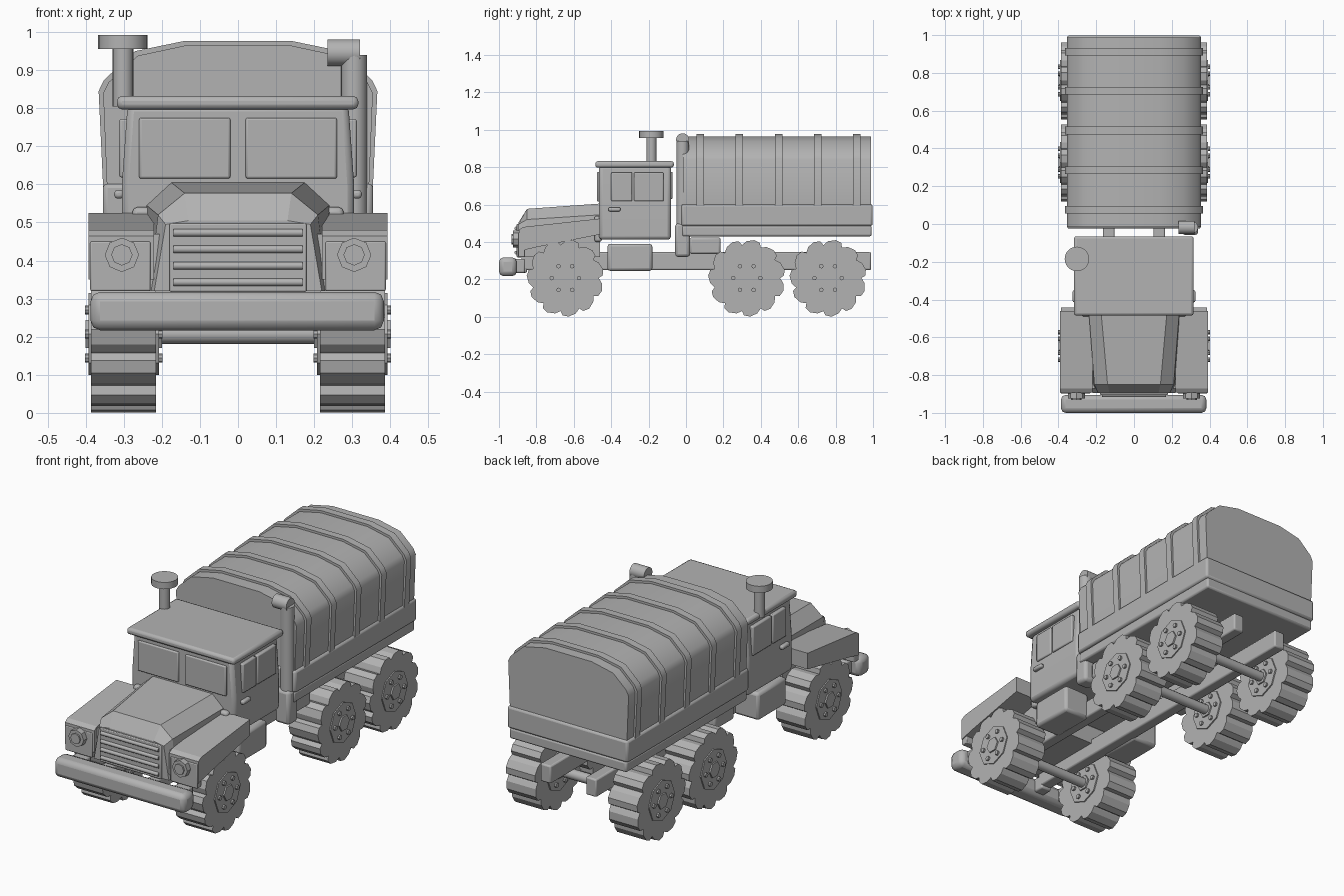
import bpy, bmesh, math
from mathutils import Matrix, Vector

cube = bpy.data.objects.get("Cube")
if cube:
    bpy.data.objects.remove(cube, do_unlink=True)

grey = bpy.data.materials.new("plain_grey")
grey.use_nodes = True
tone = (0.45, 0.45, 0.45, 1)
grey.diffuse_color = tone
grey.node_tree.nodes["Principled BSDF"].inputs["Base Color"].default_value = tone


def finish(name, bm, bevel=0, segments=2, smooth=True):
    bmesh.ops.recalc_face_normals(bm, faces=bm.faces)
    mesh = bpy.data.meshes.new(name)
    bm.to_mesh(mesh)
    bm.free()
    mesh.materials.append(grey)
    obj = bpy.data.objects.new(name, mesh)
    bpy.context.collection.objects.link(obj)
    if bevel:
        mod = obj.modifiers.new("bevel", 'BEVEL')
        mod.width = bevel
        mod.segments = segments
        mod.limit_method = 'ANGLE'
    if smooth:
        bpy.ops.object.select_all(action='DESELECT')
        obj.select_set(True)
        bpy.context.view_layer.objects.active = obj
        bpy.ops.object.shade_smooth_by_angle(angle=math.radians(35))
    return obj


def box(name, x, y, z, bevel=0.0):
    """Box from (min, max) pairs."""
    bm = bmesh.new()
    bmesh.ops.create_cube(bm, size=1)
    for v in bm.verts:
        v.co = [(lo + hi) / 2 + c * (hi - lo) for c, (lo, hi) in zip(v.co, (x, y, z))]
    return finish(name, bm, bevel)


def loft(name, rings, bevel=0.0, smooth=False):
    """Closed skin through matching rings of points."""
    bm = bmesh.new()
    rows = [[bm.verts.new(p) for p in ring] for ring in rings]
    n = len(rows[0])
    for a, b in zip(rows, rows[1:]):
        for i in range(n):
            j = (i + 1) % n
            bm.faces.new((a[i], a[j], b[j], b[i]))
    bm.faces.new(rows[0])
    bm.faces.new(rows[-1])
    return finish(name, bm, bevel, smooth=smooth or bevel > 0)


def rod(name, centre, radius, length, axis='Z', sides=24):
    bm = bmesh.new()
    bmesh.ops.create_cone(bm, cap_ends=True, segments=sides, radius1=radius,
                          radius2=radius, depth=length)
    turn = {'X': Matrix.Rotation(math.pi / 2, 4, 'Y'),
            'Y': Matrix.Rotation(math.pi / 2, 4, 'X'), 'Z': Matrix()}[axis]
    bmesh.ops.transform(bm, matrix=Matrix.Translation(centre) @ turn, verts=bm.verts)
    return finish(name, bm, smooth=sides > 10)


def arch(half, y):
    """Symmetric ring in XZ from its right half, listed from the top down."""
    return [(x, y, z) for x, z in half] + [(-x, y, z) for x, z in reversed(half)]


def pair(lo, hi, side):
    return tuple(sorted((lo * side, hi * side)))


# Wheels with saw-tooth lugs, hubs and bolts
AXLE_Z = 0.207
TEETH = 11


def wheel(name, side, y):
    step = math.tau / TEETH
    tread = []
    for i in range(TEETH):
        for part, r in ((0, .178), (.12, .2), (.4, .207), (.75, .197), (.95, .182)):
            a = (i + part) * step
            tread.append((y + r * math.cos(a), AXLE_Z + r * math.sin(a)))
    loft(name + "_tyre", [[(side * x, *p) for p in tread] for x in (.215, .386)])
    mid = side * .3
    rod(name + "_rim", (mid, y, AXLE_Z), .108, .184, 'X', 8)
    rod(name + "_hub", (mid, y, AXLE_Z), .042, .2, 'X', 6)
    for k in range(6):
        a = k * math.tau / 6
        rod(name + "_bolt", (mid, y + .073 * math.cos(a), AXLE_Z + .073 * math.sin(a)),
            .012, .204, 'X', 8)


for label, y in (("front", -.645), ("middle", .325), ("rear", .76)):
    for side, hand in ((1, "left"), (-1, "right")):
        wheel(f"{label}_{hand}_wheel", side, y)
    rod(label + "_axle", (0, y, AXLE_Z), .026, .5, 'X', 12)

# Chassis, bumper and under-body boxes
for side in (1, -1):
    box("chassis_rail", pair(.103, .165, side), (-.88, .99), (.25, .345), .008)
    box("bumper_bracket", pair(.26, .34, side), (-.92, -.86), (.235, .31), .008)
    box("bumper_arm", pair(.103, .165, side), (-.93, -.85), (.235, .31), .008)
    box("fuel_tank", pair(.15, .3, side), (-.42, -.18), (.245, .39), .015)
    box("bed_locker", pair(.15, .3, side), (.02, .185), (.335, .425), .012)
box("front_bumper", (-.387, .383), (-1, -.905), (.217, .318), .025)

# Hood with a sloping nose and a barred grille
loft("hood", [arch(((.175, .605), (.24, .545), (.24, .32)), -.46),
              arch(((.14, .577), (.21, .52), (.235, .32)), -.85),
              arch(((.13, .505), (.19, .495), (.22, .32)), -.895)])
box("grille_panel", (-.18, .18), (-.905, -.88), (.318, .497), .004)
for i in range(4):
    rod("grille_bar", (0, -.907, .343 + i * .0433), .01, .34, 'X', 12)

# Fenders and headlights
fender = ((-.893, .35), (-.893, .465), (-.87, .48), (-.46, .525), (-.46, .44), (-.8, .372))
for side in (1, -1):
    loft("fender", [[(side * x, *p) for p in fender] for x in (.22, .393)])
    box("fender_inner_panel", pair(.19, .245, side), (-.87, -.46), (.32, .47))
    box("headlight_panel", pair(.23, .388, side), (-.897, -.86), (.32, .45), .004)
    rod("headlight_rim", (side * .305, -.905, .415), .045, .04, 'Y', 8)
    rod("headlight_lens", (side * .305, -.92, .415), .028, .025, 'Y', 8)
    box("cowl_bracket", pair(.22, .277, side), (-.49, -.45), (.4, .54), .012)

# Cab with tapered upper body and overhanging roof


def cab_ring(x, z):
    return [(-x, -.465, z), (x, -.465, z), (x, -.08, z), (-x, -.08, z)]


loft("cab", [cab_ring(.305, .412), cab_ring(.305, .6), cab_ring(.29, .81)], .018)
box("roof", (-.318, .316), (-.485, -.065), (.797, .832), .013)
for side in (1, -1):
    box("windshield", pair(.02, .26, side), (-.475, -.46), (.615, .775), .006)
    box("rear_window", pair(.02, .26, side), (-.085, -.071), (.63, .775), .006)
    for y in ((-.4, -.288), (-.278, -.12)):
        box("side_window", pair(.285, .312, side), y, (.618, .772), .006)
    box("door_handle", pair(.3, .325, side), (-.415, -.35), (.563, .585), .008)

# Air intake on the right, exhaust stack on the left
rod("intake_pipe", (-.302, -.185, .885), .027, .16)
rod("intake_cap", (-.302, -.185, .974), .065, .036)
rod("exhaust_pipe", (.305, -.018, .71), .034, .46)
rod("exhaust_outlet", (.278, -.018, .946), .035, .086, 'X')
box("exhaust_muffler", (.255, .34), (-.058, .022), (.32, .5), .016)

# Cargo bed
box("bed_floor", (-.345, .345), (-.022, .993), (.43, .487), .01)
box("bed_sides", (-.355, .355), (-.025, .998), (.485, .602), .012)

# Canvas cover and its hoops
canvas = ((.137, .965), (.263, .938), (.34, .868), (.354, .84), (.344, .59))
hoop = ((.139, .977), (.27, .95), (.352, .874), (.366, .845), (.354, .59))
loft("canvas_cover", [arch(canvas, y) for y in (-.015, .988)], smooth=True)
for y in (.075, .285, .495, .705, .912):
    loft("cover_hoop", [arch(hoop, y - .02), arch(hoop, y + .02)], smooth=True)
